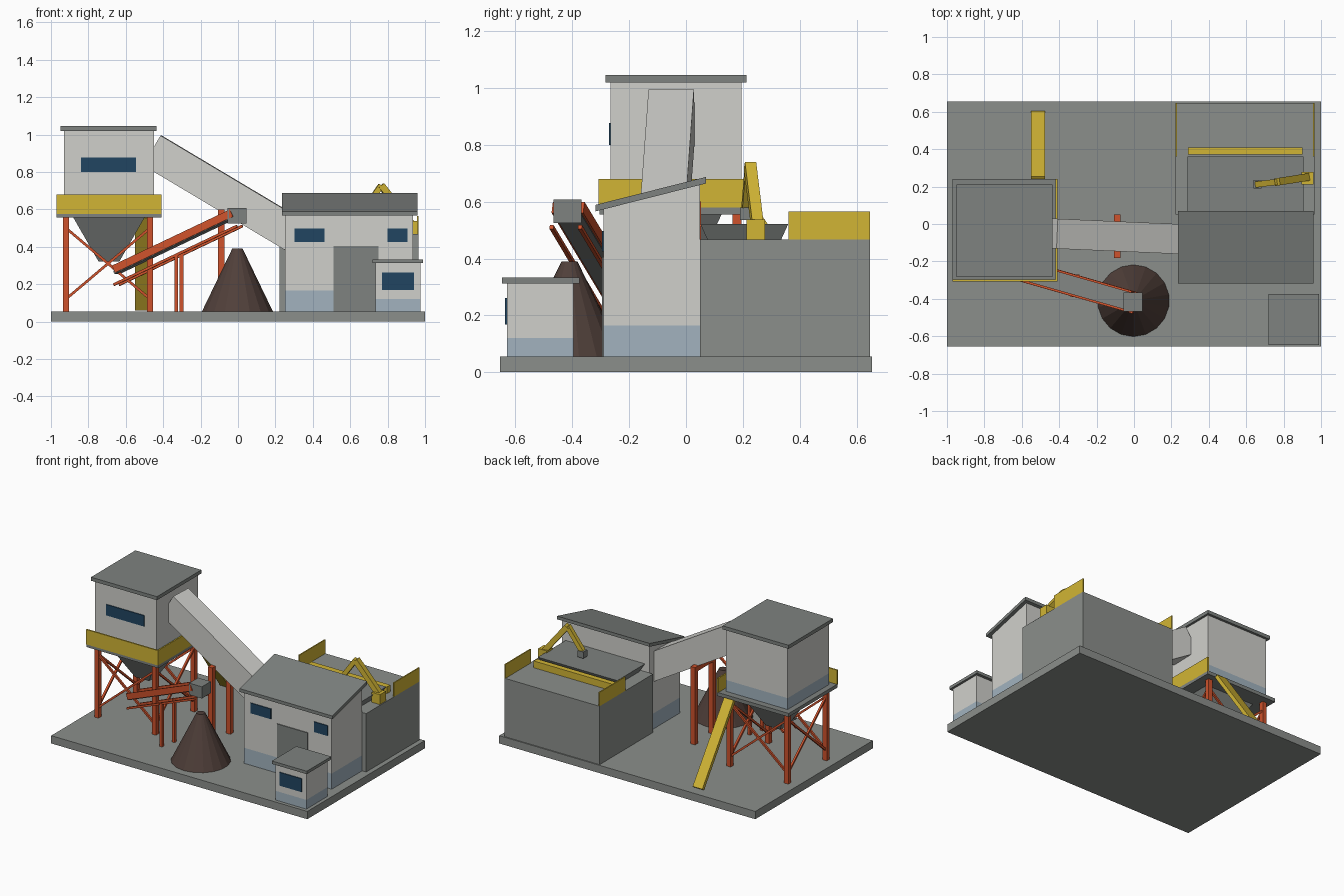
import bpy, bmesh
from mathutils import Vector, Matrix

old = bpy.data.objects.get("Cube")
if old:
    bpy.data.objects.remove(old, do_unlink=True)


def material(name, *rgb):
    m = bpy.data.materials.new(name)
    m.use_nodes = True
    m.diffuse_color = (*rgb, 1)
    bsdf = m.node_tree.nodes["Principled BSDF"]
    bsdf.inputs["Base Color"].default_value = (*rgb, 1)
    bsdf.inputs["Roughness"].default_value = 0.8
    return m


concrete = material("concrete grey", 0.26, 0.275, 0.26)
metal = material("metal grey", 0.21, 0.225, 0.215)
wall = material("wall off white", 0.63, 0.63, 0.60)
band = material("plinth blue", 0.36, 0.45, 0.52)
glass = material("window blue", 0.015, 0.06, 0.12)
yellow = material("safety yellow", 0.64, 0.46, 0.035)
red = material("steel red", 0.62, 0.085, 0.025)
brown = material("gravel brown", 0.08, 0.05, 0.042)


def finish(name, bm, mat):
    bmesh.ops.recalc_face_normals(bm, faces=bm.faces)
    mesh = bpy.data.meshes.new(name)
    bm.to_mesh(mesh)
    bm.free()
    mesh.materials.append(mat)
    ob = bpy.data.objects.new(name, mesh)
    bpy.context.collection.objects.link(ob)
    return ob


def box(name, mat, x, y, z):
    """Box from (low, high) ranges on each axis."""
    bm = bmesh.new()
    size = Matrix.Diagonal((x[1] - x[0], y[1] - y[0], z[1] - z[0], 1))
    mid = Matrix.Translation([sum(r) / 2 for r in (x, y, z)])
    bmesh.ops.create_cube(bm, size=1, matrix=mid @ size)
    return finish(name, bm, mat)


def bar(name, mat, a, b, width, height):
    """Box running from a to b, its width kept level."""
    a, b = Vector(a), Vector(b)
    along = (b - a).normalized()
    side = Vector((0, 0, 1)).cross(along).normalized()
    up = along.cross(side)
    turn = Matrix((along, side, up)).transposed().to_4x4()
    bm = bmesh.new()
    bmesh.ops.create_cube(bm, size=1, matrix=Matrix.Translation((a + b) / 2) @ turn
                          @ Matrix.Diagonal(((b - a).length, width, height, 1)))
    return finish(name, bm, mat)


def prism(name, mat, profile, x):
    """Profile of (y, z) points pulled along x."""
    bm = bmesh.new()
    face = bm.faces.new([bm.verts.new((x[0], y, z)) for y, z in profile])
    new = bmesh.ops.extrude_face_region(bm, geom=[face])["geom"]
    bmesh.ops.translate(bm, vec=(x[1] - x[0], 0, 0),
                        verts=[v for v in new if isinstance(v, bmesh.types.BMVert)])
    return finish(name, bm, mat)


def funnel(name, mat, center, bottom, top, z):
    """Four-sided bin with half sizes given at bottom and top."""
    bm = bmesh.new()
    bmesh.ops.create_cube(bm, size=2)
    for v in bm.verts:
        half, height = (top, z[1]) if v.co.z > 0 else (bottom, z[0])
        v.co = (center[0] + v.co.x * half[0], center[1] + v.co.y * half[1], height)
    return finish(name, bm, mat)


def window(name, x, y, z):
    box(name, glass, x, (y - 0.006, y + 0.003), z)


# Ground slab
GROUND = 0.055
box("ground_slab", concrete, (-1, 1), (-0.655, 0.655), (0, GROUND))

# Mixing tower on its platform
tx, ty = (-0.93, -0.45), (-0.265, 0.195)
box("tower_platform", metal, (-0.97, -0.41), (-0.305, 0.24), (0.555, 0.58))
box("tower_base_band", band, tx, ty, (0.58, 0.66))
box("tower_walls", wall, tx, ty, (0.66, 1.02))
box("tower_roof", metal, (-0.95, -0.435), (-0.283, 0.212), (1.02, 1.045))
window("tower_window", (-0.84, -0.545), ty[0], (0.80, 0.877))
box("platform_guard_front", yellow, (-0.97, -0.41), (-0.308, -0.298), (0.575, 0.68))
box("platform_guard_right", yellow, (-0.42, -0.41), (-0.305, 0.24), (0.575, 0.68))
funnel("tower_hopper", metal, (-0.69, -0.035), (0.055, 0.05), (0.19, 0.16), (0.32, 0.555))

# Tower legs and cross braces
lx, ly = (-0.92, -0.47), (-0.25, 0.18)
for x in lx:
    for y in ly:
        box("tower_leg", red, (x - 0.016, x + 0.016), (y - 0.016, y + 0.016), (GROUND, 0.555))
for low, high in ((0.12, 0.5), (0.5, 0.12)):
    for y in ly:
        bar("tower_brace", red, (lx[0], y, low), (lx[1], y, high), 0.014, 0.014)
    for x in lx:
        bar("tower_brace", red, (x, ly[0], low), (x, ly[1], high), 0.014, 0.014)

# Access stair behind the tower
bar("access_stair", yellow, (-0.513, 0.245, 0.56), (-0.513, 0.595, 0.065), 0.075, 0.025)

# Enclosed gallery and its portal support
bar("gallery", wall, (-0.458, -0.05, 0.915), (0.30, -0.083, 0.463), 0.16, 0.185)
for y in (-0.165, 0.035):
    box("portal_post", red, (-0.107, -0.073), (y - 0.017, y + 0.017), (GROUND, 0.60))
box("portal_beam", red, (-0.107, -0.073), (-0.18, 0.05), (0.565, 0.60))

# Inclined belt conveyor
start, end = Vector((-0.65, -0.235, 0.28)), Vector((-0.02, -0.415, 0.58))
side = Vector((0, 0, 1)).cross(end - start).normalized() * 0.052
drop = Vector((0, 0, -0.083))
bar("conveyor_belt", metal, start - Vector((0, 0, 0.018)), end - Vector((0, 0, 0.018)), 0.1, 0.018)
foot = start.lerp(end, 0.53)
for s in (-side, side):
    bar("conveyor_side", red, start + s, end + s, 0.012, 0.042)
    bar("conveyor_rail", red, start + s + drop, end + s + drop + Vector((0.03, -0.008, 0.014)), 0.014, 0.014)
    p = foot + s
    box("conveyor_post", red, (p.x - 0.01, p.x + 0.01), (p.y - 0.01, p.y + 0.01), (GROUND, 0.36))
box("conveyor_head", metal, (-0.055, 0.045), (-0.467, -0.367), (0.525, 0.607))

# Gravel heap
bm = bmesh.new()
bmesh.ops.create_cone(bm, cap_ends=True, segments=18, radius1=0.192, radius2=0.028, depth=0.335,
                      matrix=Matrix.Translation((-0.003, -0.41, GROUND + 0.1675)))
finish("gravel_heap", bm, brown)

# Main building with a single-pitch roof
bx, front, back = (0.25, 0.935), -0.29, 0.05
box("building_base_band", band, bx, (front, back), (GROUND, 0.165))
prism("building_walls", wall, [(front, 0.165), (back, 0.165), (back, 0.663), (front, 0.573)], bx)
prism("building_roof", metal, [(-0.318, 0.566), (0.07, 0.664), (0.07, 0.687), (-0.318, 0.589)], (0.235, 0.96))
box("building_door", metal, (0.51, 0.75), (front - 0.006, front + 0.003), (GROUND, 0.405))
window("building_window_left", (0.80, 0.905), front, (0.425, 0.497))
window("building_window_right", (0.303, 0.463), front, (0.425, 0.497))

# Gate hut
hx, hy = (0.735, 0.975), (-0.63, -0.395)
box("hut_base_band", band, hx, hy, (GROUND, 0.12))
box("hut_walls", wall, hx, hy, (0.12, 0.312))
box("hut_roof", metal, (0.718, 0.99), (-0.647, -0.375), (0.312, 0.333))
window("hut_window", (0.77, 0.94), hy[0], (0.168, 0.262))

# Loading dock with bin, rail and end guards
box("loading_dock", concrete, (0.222, 0.966), (0.05, 0.647), (GROUND, 0.467))
funnel("dock_bin", metal, (0.595, 0.205), (0.28, 0.13), (0.31, 0.155), (0.467, 0.522))
box("dock_rail", yellow, (0.288, 0.902), (0.372, 0.41), (0.467, 0.515))
for x in (0.222, 0.958):
    box("dock_guard", yellow, (x, x + 0.008), (0.36, 0.647), (0.467, 0.565))

# Digging arm
shoulder, elbow, wrist = (0.925, 0.25, 0.525), (0.765, 0.225, 0.728), (0.66, 0.212, 0.575)
box("arm_base", yellow, (0.895, 0.96), (0.212, 0.278), (0.467, 0.537))
bar("arm_boom", yellow, shoulder, elbow, 0.04, 0.036)
bar("arm_stick", yellow, elbow, wrist, 0.032, 0.03)
box("arm_bucket", metal, (0.638, 0.682), (0.19, 0.234), (0.535, 0.58))
